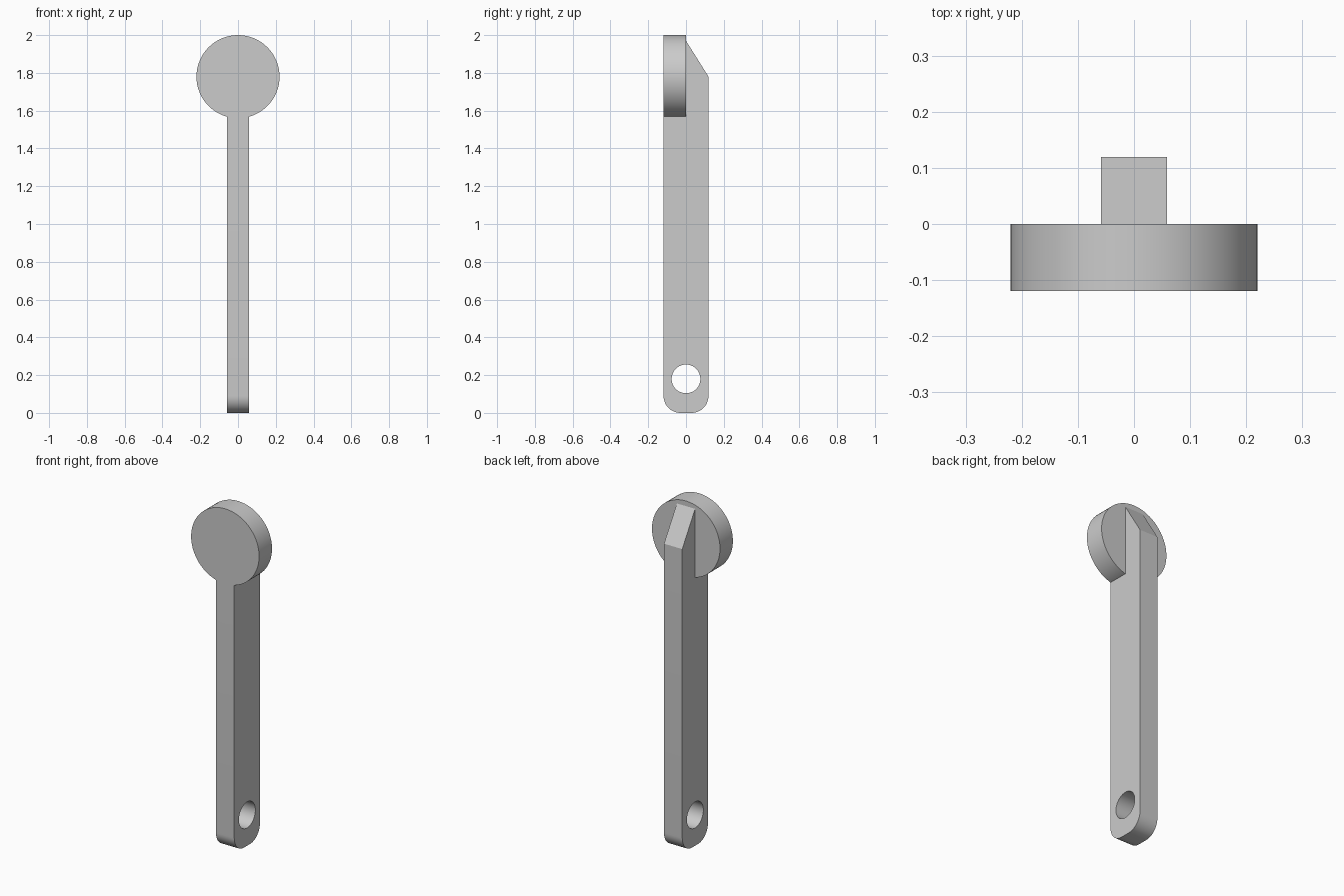
import bpy, bmesh, math

cube = bpy.data.objects.get("Cube")
if cube:
    bpy.data.objects.remove(cube, do_unlink=True)

HALF_X, HALF_Y = 0.059, 0.119      # bar half width and half depth
HEAD_R, HEAD_Z = 0.22, 1.78        # round head
HOLE_R, HOLE_Z = 0.076, 0.18       # pivot hole
CORNER = 0.09                      # rounded foot corners

grey = bpy.data.materials.new("plain grey")
grey.use_nodes = True
colour = (0.6, 0.6, 0.6, 1)
grey.diffuse_color = colour
grey.node_tree.nodes["Principled BSDF"].inputs["Base Color"].default_value = colour


def arc(cy, cz, r, start, end, steps):
    """Points along an arc, angles in degrees."""
    angles = [math.radians(start + (end - start) * i / steps) for i in range(steps + 1)]
    return [(cy + r * math.cos(a), cz + r * math.sin(a)) for a in angles]


def extrude(name, profile, place, offset):
    """Solid prism from a 2D profile."""
    bm = bmesh.new()
    face = bm.faces.new([bm.verts.new(place(p)) for p in profile])
    moved = bmesh.ops.extrude_face_region(bm, geom=[face])["geom"]
    bmesh.ops.translate(bm, vec=offset, verts=[v for v in moved if isinstance(v, bmesh.types.BMVert)])
    bmesh.ops.recalc_face_normals(bm, faces=bm.faces)
    mesh = bpy.data.meshes.new(name)
    bm.to_mesh(mesh)
    bm.free()
    mesh.materials.append(grey)
    obj = bpy.data.objects.new(name, mesh)
    bpy.context.collection.objects.link(obj)
    return obj


def combine(target, other, operation):
    """Apply a boolean and discard the helper."""
    other.hide_render = True
    mod = target.modifiers.new(operation.lower(), "BOOLEAN")
    mod.object, mod.operation, mod.solver = other, operation, "EXACT"
    bpy.context.view_layer.objects.active = target
    bpy.ops.object.modifier_apply(modifier=mod.name)
    bpy.data.objects.remove(other, do_unlink=True)


# Bar: rounded foot, sloped rear top, front step buried in the head
inner = HALF_Y - CORNER
side = arc(-inner, CORNER, CORNER, 180, 270, 12) + arc(inner, CORNER, CORNER, 270, 360, 12)
side += [(HALF_Y, HEAD_Z), (0, 1.97), (-0.05, 1.97), (-0.05, 1.66), (-HALF_Y, 1.66)]
handle = extrude("lever_handle", side, lambda p: (-HALF_X, *p), (2 * HALF_X, 0, 0))

# Round head, flush with the front of the bar
disc = extrude("round_head", arc(0, HEAD_Z, HEAD_R, 0, 360, 64)[:-1],
               lambda p: (p[0], -HALF_Y, p[1]), (0, HALF_Y, 0))
combine(handle, disc, "UNION")

# Pivot hole through the foot
hole = extrude("hole_cutter", arc(0, HOLE_Z, HOLE_R, 0, 360, 48)[:-1],
               lambda p: (-2 * HALF_X, *p), (4 * HALF_X, 0, 0))
combine(handle, hole, "DIFFERENCE")

# Smooth the curved walls, keep the edges crisp
bpy.ops.object.select_all(action="DESELECT")
handle.select_set(True)
bpy.context.view_layer.objects.active = handle
bpy.ops.object.shade_smooth_by_angle(angle=math.radians(30))
